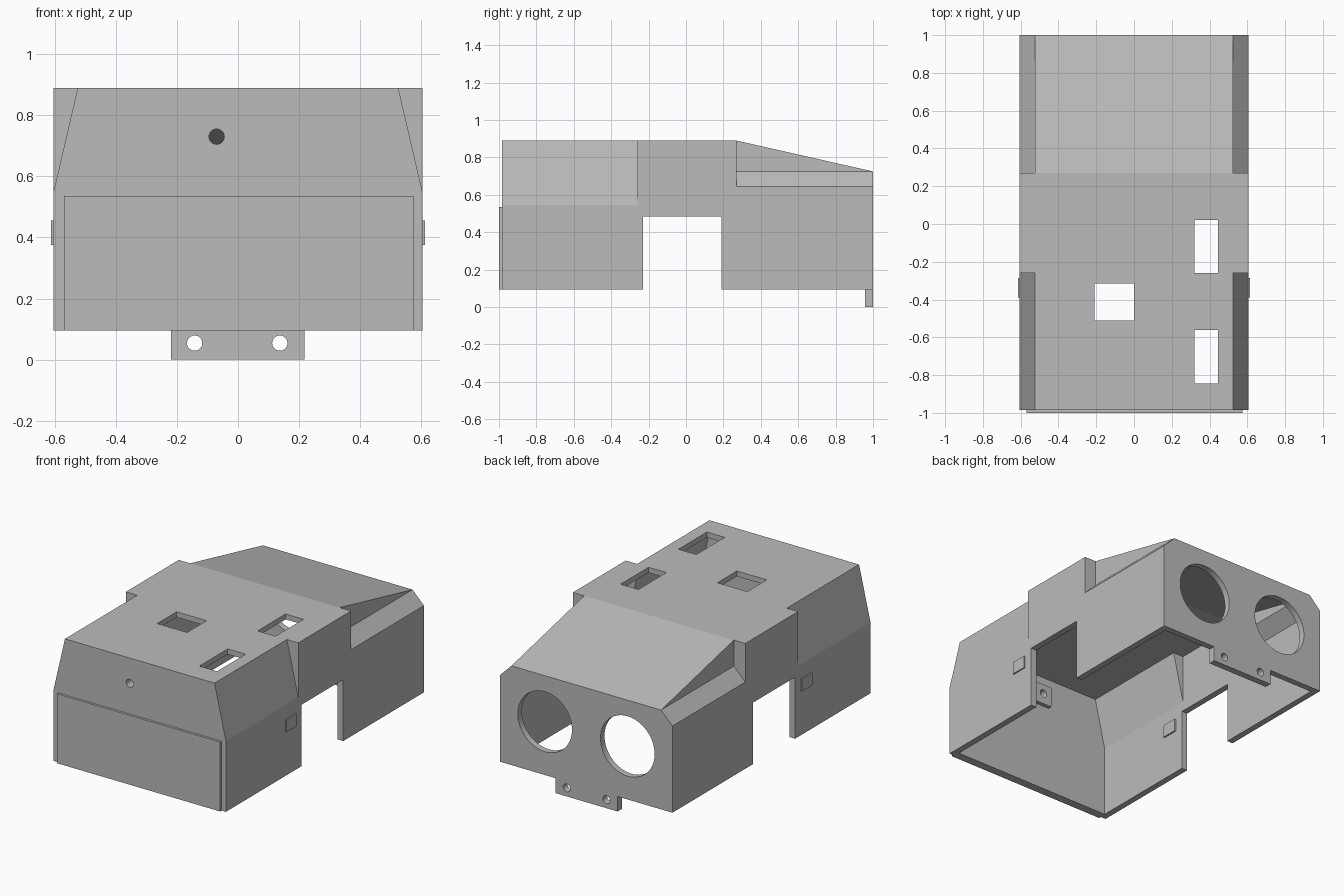
import bpy
import bmesh
import math
from mathutils import Vector

if "Cube" in bpy.data.objects:
    bpy.data.objects.remove(bpy.data.objects["Cube"], do_unlink=True)

grey = bpy.data.materials.new("plain_grey")
grey.use_nodes = True
COLOUR = (0.5, 0.5, 0.5, 1)
grey.diffuse_color = COLOUR
grey.node_tree.nodes["Principled BSDF"].inputs["Base Color"].default_value = COLOUR

W, FRONT, BACK, BOTTOM, TOP = 0.605, -0.985, 1.0, 0.095, 0.89
WALL = 0.04


def prism(name, points, offset):
    """Extrude a closed polygon of 3D points along an offset."""
    bm = bmesh.new()
    face = bm.faces.new([bm.verts.new(p) for p in points])
    new = bmesh.ops.extrude_face_region(bm, geom=[face])["geom"]
    verts = [g for g in new if isinstance(g, bmesh.types.BMVert)]
    bmesh.ops.translate(bm, verts=verts, vec=Vector(offset))
    bmesh.ops.recalc_face_normals(bm, faces=bm.faces)
    mesh = bpy.data.meshes.new(name)
    bm.to_mesh(mesh)
    bm.free()
    mesh.materials.append(grey)
    obj = bpy.data.objects.new(name, mesh)
    bpy.context.collection.objects.link(obj)
    return obj


def box(name, x, y, z):
    base = [(x[0], y[0], z[0]), (x[1], y[0], z[0]), (x[1], y[1], z[0]), (x[0], y[1], z[0])]
    return prism(name, base, (0, 0, z[1] - z[0]))


def along_y(name, xz, y0, y1):
    return prism(name, [(x, y0, z) for x, z in xz], (0, y1 - y0, 0))


def bore(x, z, radius, y0, y1, sides=32):
    ring = [(x + radius * math.cos(math.tau * i / sides),
             z + radius * math.sin(math.tau * i / sides)) for i in range(sides)]
    return along_y("bore_cutter", ring, y0, y1)


def cut(target, cutter):
    """Subtract the cutter, bake the result and drop the cutter."""
    mod = target.modifiers.new("cut", "BOOLEAN")
    mod.operation = "DIFFERENCE"
    mod.solver = "EXACT"
    mod.object = cutter
    bpy.context.view_layer.update()
    graph = bpy.context.evaluated_depsgraph_get()
    mesh = bpy.data.meshes.new_from_object(target.evaluated_get(graph))
    target.modifiers.clear()
    target.data = mesh
    bpy.data.objects.remove(cutter, do_unlink=True)


def body(name, t, bottom):
    """Solid body shape, inset by t, with its corner cuts."""
    side = [(FRONT + t, bottom), (BACK - t, bottom), (BACK - t, 0.725 - 0.6 * t),
            (0.27, TOP - 0.85 * t), (FRONT + t, TOP - 0.85 * t)]
    obj = prism(name, [(t - W, y, z) for y, z in side], (2 * (W - t), 0, 0))
    lean = 0.08 / 0.345
    drop = 0.4 * t
    for s in (-1, 1):
        # sloping upper sides at the front
        wedge = [(W - t + 0.2 * lean, 0.345), (W - t - 0.655 * lean, 1.2), (1, 1.2), (1, 0.345)]
        cut(obj, along_y("wedge_cutter", [(s * x, z) for x, z in wedge], -1.2, -0.26 + t))
        # stepped and bevelled shoulders at the back
        step = [(W - t + 0.1, 0.545 - drop), (0.525 - t, 0.725 - drop),
                (0.525 - t, 1.2), (1, 1.2), (1, 0.545 - drop)]
        cut(obj, along_y("step_cutter", [(s * x, z) for x, z in step], 0.27 - t, 1.2))
    return obj


# Hollow shell, open underneath
shell = body("shell", 0, BOTTOM)
cut(shell, body("cavity", WALL, -0.2))

# Side openings
cut(shell, box("side_opening", (-1, 1), (-0.23, 0.19), (-0.3, 0.485)))

# Roof openings
for x, y in (((0.32, 0.445), (-0.26, 0.02)),
             ((0.32, 0.445), (-0.845, -0.56)),
             ((-0.21, 0), (-0.51, -0.315))):
    cut(shell, box("roof_opening", x, y, (0.75, 1)))

# Round openings in the back wall
for x in (-0.29, 0.29):
    cut(shell, bore(x, 0.433, 0.19, 0.85, 1.1, 64))

# Screw hole at the front, with its boss inside
boss = box("front_boss", (-0.13, -0.01), (FRONT + WALL, -0.92), (0.66, 0.79))
for part in (shell, boss):
    cut(part, bore(-0.07, 0.73, 0.025, -1.1, -0.8))

# Raised panel on the front
box("front_panel", (-0.57, 0.575), (-1, FRONT), (BOTTOM, 0.535))

# Mounting tab under the back wall
tab = box("back_tab", (-0.22, 0.217), (0.957, BACK), (0, BOTTOM))
for x in (-0.142, 0.137):
    cut(tab, bore(x, 0.054, 0.025, 0.8, 1.1))

# Small catches through the side walls
for name, s in (("left_catch", 1), ("right_catch", -1)):
    box(name, sorted((s * 0.555, s * 0.613)), (-0.39, -0.287), (0.375, 0.455))
